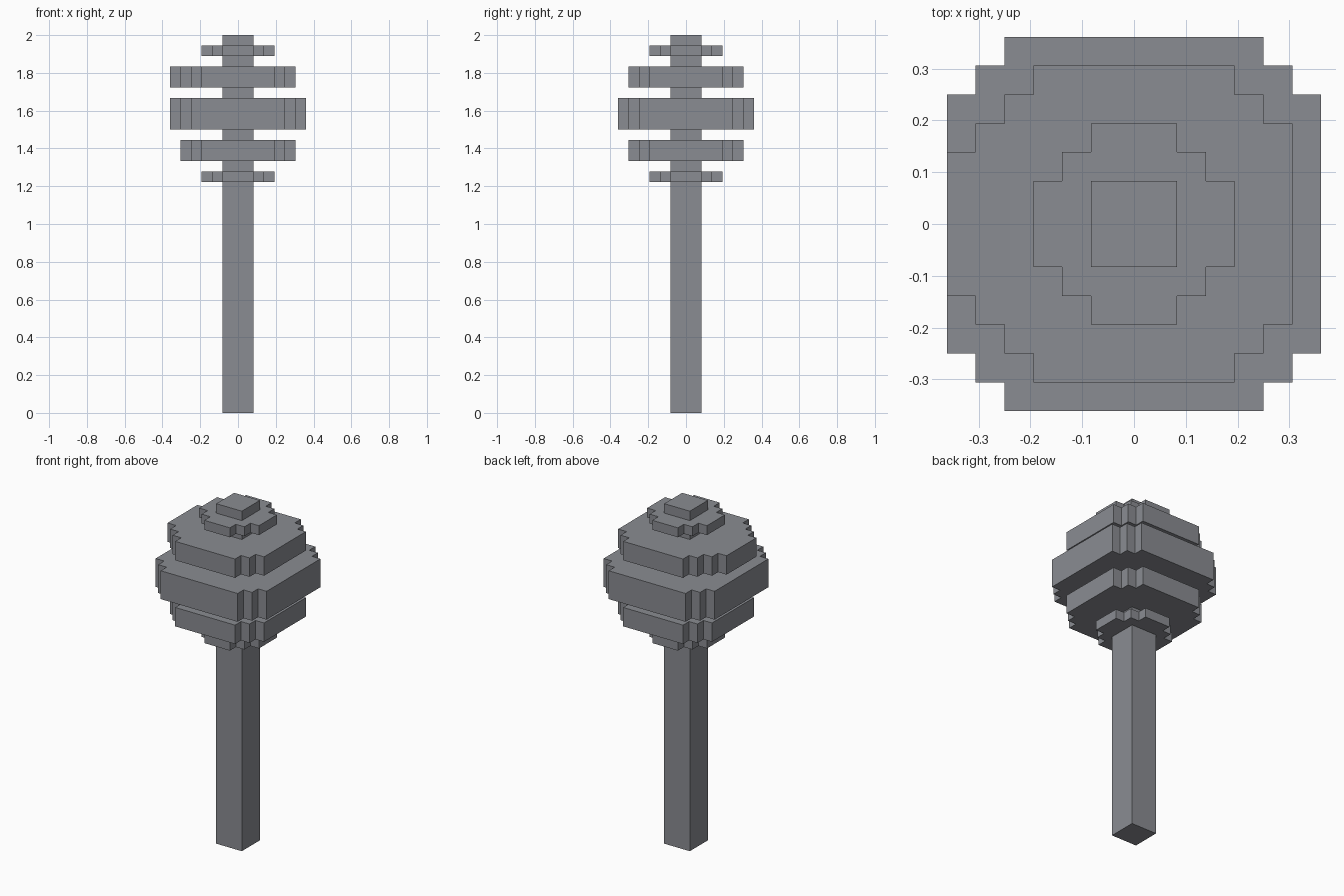
import bpy
import bmesh
from mathutils import Vector

cube = bpy.data.objects.get("Cube")
if cube:
    bpy.data.objects.remove(cube, do_unlink=True)

UNIT = 2 / 36  # size of one block

steel = bpy.data.materials.new("steel_grey")
steel.use_nodes = True
grey = (0.254, 0.262, 0.287, 1)
steel.diffuse_color = grey
steel.node_tree.nodes["Principled BSDF"].inputs["Base Color"].default_value = grey


def extrude_outline(name, outline, bottom, top):
    """Solid prism from a flat outline, measured in blocks."""
    bm = bmesh.new()
    face = bm.faces.new([bm.verts.new(Vector((x, y, bottom)) * UNIT) for x, y in outline])
    grown = bmesh.ops.extrude_face_region(bm, geom=[face], use_keep_orig=True)
    moved = [g for g in grown["geom"] if isinstance(g, bmesh.types.BMVert)]
    bmesh.ops.translate(bm, verts=moved, vec=(0, 0, (top - bottom) * UNIT))
    bmesh.ops.recalc_face_normals(bm, faces=bm.faces)
    mesh = bpy.data.meshes.new(name)
    bm.to_mesh(mesh)
    bm.free()
    mesh.materials.append(steel)
    bpy.context.collection.objects.link(bpy.data.objects.new(name, mesh))


def stepped_disc(w, tab=False):
    """Square with two-step corners, optionally with a tab on the -x side."""
    corner = [(w, w - 2), (w - 1, w - 2), (w - 1, w - 1), (w - 2, w - 1), (w - 2, w)]
    points = []
    for turn in range(4):
        points += corner
        if tab and turn == 1:
            points += [(-w, 2.5), (-w - 1, 2.5), (-w - 1, -2.5), (-w, -2.5)]
        corner = [(-y, x) for x, y in corner]
    return points


# Square shaft running through the whole head
extrude_outline("shaft", [(1.5, 1.5), (-1.5, 1.5), (-1.5, -1.5), (1.5, -1.5)], 0, 36)

# Stacked bands forming the rounded head
for name, half, bottom, top in (
    ("bottom_band", 3.5, 22, 23),
    ("lower_band", 5.5, 24, 26),
    ("middle_band", 6.5, 27, 30),
    ("upper_band", 5.5, 31, 33),
    ("top_band", 3.5, 34, 35),
):
    extrude_outline(name, stepped_disc(half, tab=name == "upper_band"), bottom, top)
